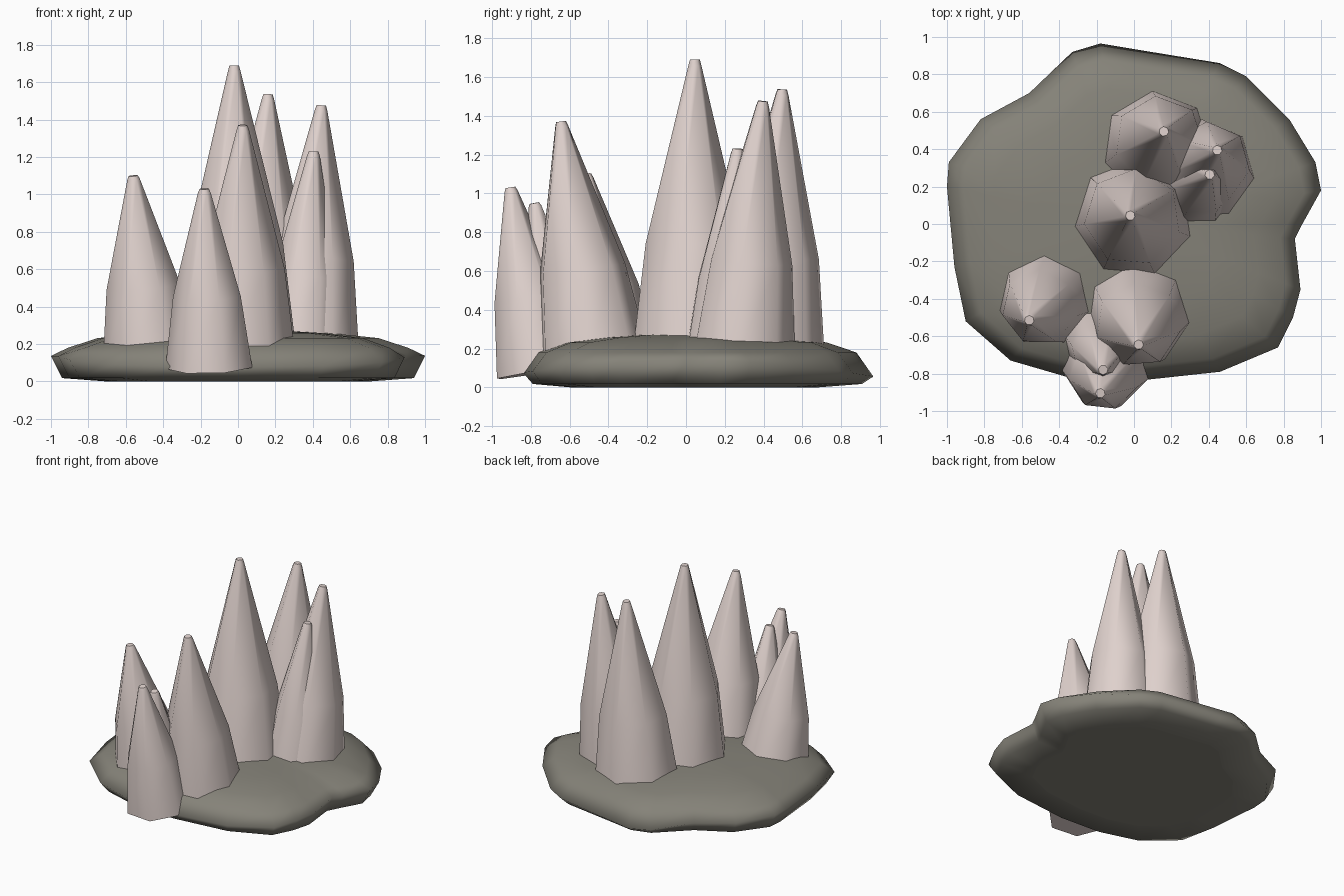
import bpy, bmesh, math
from mathutils import Vector

if "Cube" in bpy.data.objects:
    bpy.data.objects.remove(bpy.data.objects["Cube"])


def material(name, rgb):
    m = bpy.data.materials.new(name)
    m.diffuse_color = (*rgb, 1)
    m.use_nodes = True
    m.node_tree.nodes["Principled BSDF"].inputs["Base Color"].default_value = m.diffuse_color
    return m


STONE = material("grey stone", (0.235, 0.225, 0.19))
CRYSTAL = material("pale pink crystal", (0.74, 0.64, 0.61))


def loft(name, rings, mat, flat_ends):
    """Skin a stack of equal rings, close both ends, smooth the sides."""
    bm = bmesh.new()
    loops = [[bm.verts.new(p) for p in r] for r in rings]
    n = len(loops[0])
    for a, b in zip(loops, loops[1:]):
        for i in range(n):
            j = (i + 1) % n
            bm.faces.new((a[i], a[j], b[j], b[i])).smooth = True
    for k, loop in enumerate((loops[0][::-1], loops[-1])):
        f = bm.faces.new(loop)
        f.smooth = not flat_ends[k]
        if flat_ends[k]:
            for e in f.edges:
                e.smooth = False
    bmesh.ops.recalc_face_normals(bm, faces=bm.faces)
    me = bpy.data.meshes.new(name)
    bm.to_mesh(me)
    bm.free()
    me.materials.append(mat)
    ob = bpy.data.objects.new(name, me)
    bpy.context.collection.objects.link(ob)
    return ob


# Rock base: one irregular outline, stacked into a low dome
outline = [(1.0, .18), (.97, .33), (.83, .56), (.6, .79), (.46, .86), (0, .935),
           (-.18, .965), (-.33, .92), (-.56, .70), (-.82, .56), (-.99, .33),
           (-1.0, .2), (-.96, -.23), (-.9, -.52), (-.66, -.73), (-.35, -.82),
           (0, -.84), (.46, -.79), (.77, -.66), (.85, -.5), (.89, -.35),
           (.86, -.08), (.9, 0)]
rings = [[(x * .7, y * .7, 0) for x, y in outline],
         [(x * .94, y * .94, .018) for x, y in outline],
         [(x, y, .14 - .09 * y * y) for x, y in outline]]
for s, z in ((.91, .18), (.75, .232), (.5, .258), (.25, .272), (.04, .275)):
    rings.append([(x * s, y * s, z) for x, y in outline])
loft("rock_base", rings, STONE, (True, False))


# Crystals: seven-sided leaning spikes with a bulge and a small blunt tip
def spike(name, foot, tip, radius, turn):
    foot, tip = Vector(foot), Vector(tip)
    axis = (tip - foot).normalized()
    u = Vector((1, 0, 0))
    u = (u - axis * u.dot(axis)).normalized()
    v = axis.cross(u)
    rings = []
    for t, r in ((0, radius), (.4, radius * .78), (.98, .035), (1, .026)):
        c = foot.lerp(tip, t)
        rings.append([c + r * (math.cos(a) * u + math.sin(a) * v)
                      for a in (math.radians(turn) + k * math.tau / 7 for k in range(7))])
    loft(name, rings, CRYSTAL, (True, True))


spikes = [
    # foot, tip, radius, turn in degrees
    ((0, .03, .1), (-.02, .045, 1.69), .335, 188),
    ((.12, .41, .1), (.16, .495, 1.535), .31, 95),
    ((.37, .28, .1), (.445, .395, 1.475), .285, -10),
    ((.33, .2, .1), (.405, .265, 1.23), .23, 245),
    ((-.47, -.40, .12), (-.56, -.515, 1.1), .26, 90),
    ((.02, -.47, .1), (.025, -.645, 1.37), .295, -8),
    ((-.15, -.75, .08), (-.18, -.905, 1.03), .24, 238),
    ((-.19, -.62, .1), (-.165, -.78, .95), .2, 270),
]
for i, (foot, tip, radius, turn) in enumerate(spikes):
    spike(f"crystal_spike_{i + 1}", foot, tip, radius, turn)
